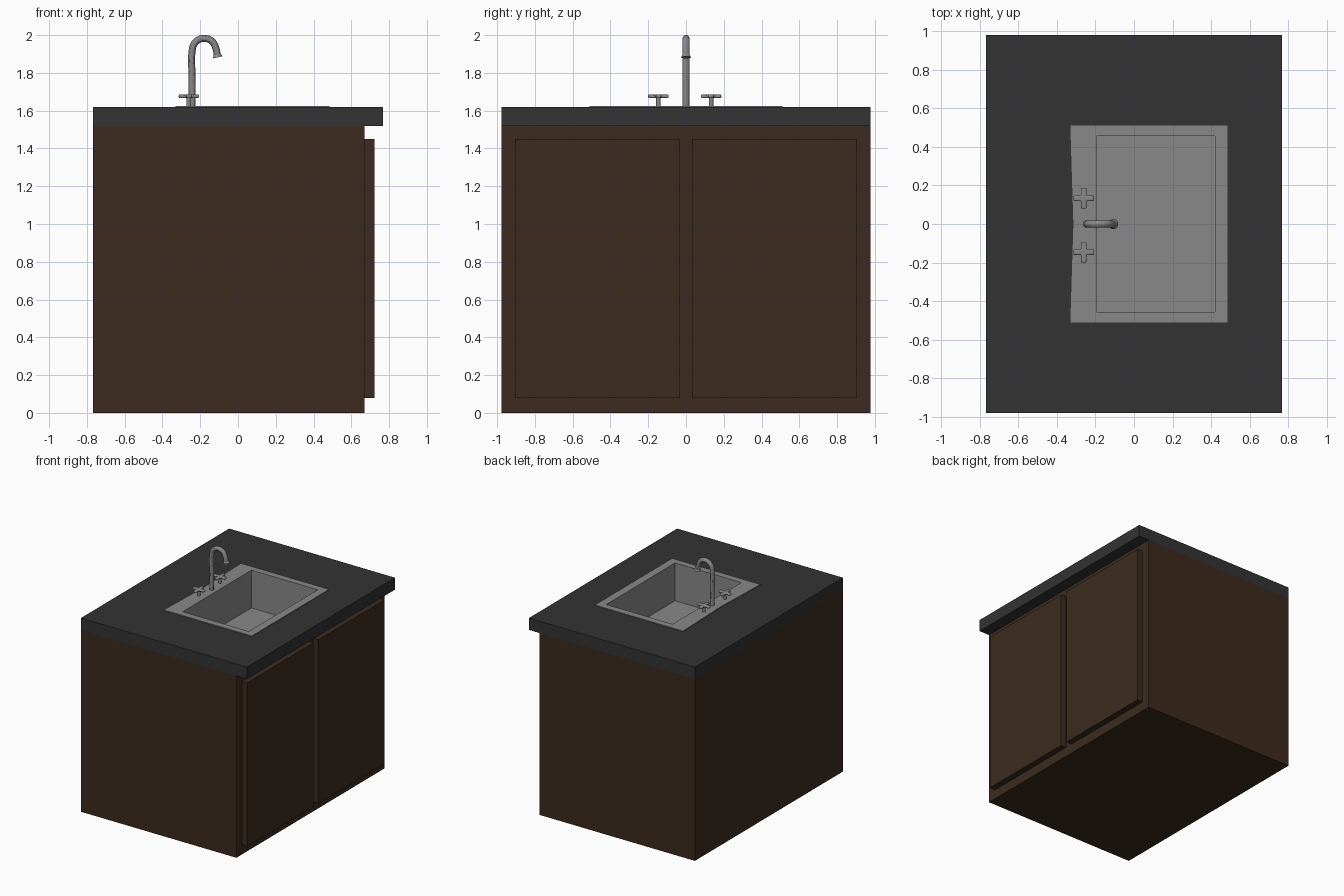
import bpy, bmesh, math
from mathutils import Vector, Matrix

if "Cube" in bpy.data.objects:
    bpy.data.objects.remove(bpy.data.objects["Cube"])


def material(name, rgb):
    m = bpy.data.materials.new(name)
    m.diffuse_color = (*rgb, 1)
    m.use_nodes = True
    m.node_tree.nodes["Principled BSDF"].inputs["Base Color"].default_value = m.diffuse_color
    return m


WOOD = material("dark_wood", (0.045, 0.024, 0.013))
STONE = material("dark_stone", (0.033, 0.033, 0.033))
STEEL = material("steel", (0.25, 0.25, 0.25))


def finish(name, bm, mat):
    bmesh.ops.recalc_face_normals(bm, faces=bm.faces)
    me = bpy.data.meshes.new(name)
    bm.to_mesh(me)
    bm.free()
    ob = bpy.data.objects.new(name, me)
    bpy.context.collection.objects.link(ob)
    me.materials.append(mat)
    return ob


def smooth(ob):
    bpy.ops.object.select_all(action='DESELECT')
    ob.select_set(True)
    bpy.context.view_layer.objects.active = ob
    bpy.ops.object.shade_smooth_by_angle()


def box(name, x0, x1, y0, y1, z0, z1, mat):
    bm = bmesh.new()
    size = Matrix.Diagonal((x1 - x0, y1 - y0, z1 - z0, 1))
    centre = Matrix.Translation(((x0 + x1) / 2, (y0 + y1) / 2, (z0 + z1) / 2))
    bmesh.ops.create_cube(bm, size=1, matrix=centre @ size)
    return finish(name, bm, mat)


def rect(x0, x1, y, z, bow=0.0):
    # rectangle with a middle point on the left side, which may bow inwards
    return [(x0, -y, z), (x1, -y, z), (x1, y, z), (x0, y, z), (x0 + bow, 0, z)]


def loft(name, loops, mat, closed=False, cap_end=False):
    bm = bmesh.new()
    rings = [[bm.verts.new(p) for p in loop] for loop in loops]
    pairs = list(zip(rings, rings[1:])) + ([(rings[-1], rings[0])] if closed else [])
    for a, b in pairs:
        for i in range(len(a)):
            j = (i + 1) % len(a)
            bm.faces.new((a[i], a[j], b[j], b[i]))
    if cap_end:
        bm.faces.new(rings[-1])
    return finish(name, bm, mat)


# cabinet body, open at the top so that the basin hangs inside
cabinet = box("cabinet", -0.767, 0.67, -0.978, 0.978, 0, 1.52, WOOD)
bm = bmesh.new()
bm.from_mesh(cabinet.data)
bmesh.ops.delete(bm, geom=[f for f in bm.faces if f.normal.z > 0.9], context='FACES_ONLY')
bm.to_mesh(cabinet.data)
bm.free()

# two cabinet doors
for side, y0, y1 in (("left", -0.905, -0.032), ("right", 0.032, 0.905)):
    box(side + "_door", 0.67, 0.722, y0, y1, 0.08, 1.45, WOOD)

# countertop with an opening for the basin
IN = (-0.194, 0.419, 0.455)
HOLE = (-0.2, 0.425, 0.461)
OUT = (-0.767, 0.767, 0.978)
loft("countertop", [rect(*OUT, 1.52), rect(*OUT, 1.62), rect(*HOLE, 1.62), rect(*HOLE, 1.52)],
     STONE, closed=True)

# sink: thin rim, straight walls and flat floor
RIM = (-0.33, 0.485, 0.51)
loft("sink_basin", [rect(*RIM, 1.618, 0.016), rect(*RIM, 1.626, 0.016),
                    rect(*IN, 1.626), rect(*IN, 1.31)], STEEL, cap_end=True)

# gooseneck tap
path = [(-0.243, 1.62), (-0.243, 1.78), (-0.243, 1.915), (-0.23, 1.957), (-0.203, 1.978),
        (-0.17, 1.982), (-0.137, 1.967), (-0.118, 1.933), (-0.109, 1.89)]
cu = bpy.data.curves.new("tap_spout", 'CURVE')
cu.dimensions = '3D'
cu.bevel_depth = 0.0185
cu.bevel_resolution = 4
cu.resolution_u = 5
cu.use_fill_caps = True
sp = cu.splines.new('BEZIER')
sp.bezier_points.add(len(path) - 1)
for bp, (x, z) in zip(sp.bezier_points, path):
    bp.co = (x, 0, z)
    bp.handle_left_type = bp.handle_right_type = 'AUTO'
cu.materials.append(STEEL)
spout = bpy.data.objects.new("tap_spout", cu)
bpy.context.collection.objects.link(spout)
bpy.context.view_layer.objects.active = spout
spout.select_set(True)
bpy.ops.object.convert(target='MESH')
smooth(bpy.context.view_layer.objects.active)

# flared nozzle at the end of the spout
bm = bmesh.new()
aim = Vector((0.22, 0, -1)).to_track_quat('Z', 'Y').to_matrix().to_4x4()
bmesh.ops.create_cone(bm, cap_ends=True, segments=20, radius1=0.019, radius2=0.026, depth=0.016,
                      matrix=Matrix.Translation((-0.109, 0, 1.89)) @ aim)
smooth(finish("tap_nozzle", bm, STEEL))


# cross handles on short stems
def cross_handle(name, x, y):
    bm = bmesh.new()
    bmesh.ops.create_cone(bm, cap_ends=True, segments=16, radius1=0.012, radius2=0.012,
                          depth=0.055, matrix=Matrix.Translation((x, y, 1.6475)))
    smooth(finish(name + "_stem", bm, STEEL))
    a, w = 0.054, 0.014
    outline = []
    for k in range(4):
        for px, py in ((w, w), (w, a), (-w, a)):
            c, s = round(math.cos(k * math.pi / 2)), round(math.sin(k * math.pi / 2))
            outline.append((px * c - py * s, px * s + py * c))
    bm = bmesh.new()
    face = bm.faces.new([bm.verts.new((x + px, y + py, 1.666)) for px, py in outline])
    up = bmesh.ops.extrude_face_region(bm, geom=[face])
    bmesh.ops.translate(bm, vec=(0, 0, 0.02),
                        verts=[v for v in up["geom"] if isinstance(v, bmesh.types.BMVert)])
    cross = finish(name, bm, STEEL)
    bev = cross.modifiers.new("round", 'BEVEL')
    bev.width = 0.007
    bev.segments = 3
    smooth(cross)


cross_handle("left_handle", -0.26, -0.146)
cross_handle("right_handle", -0.26, 0.133)
